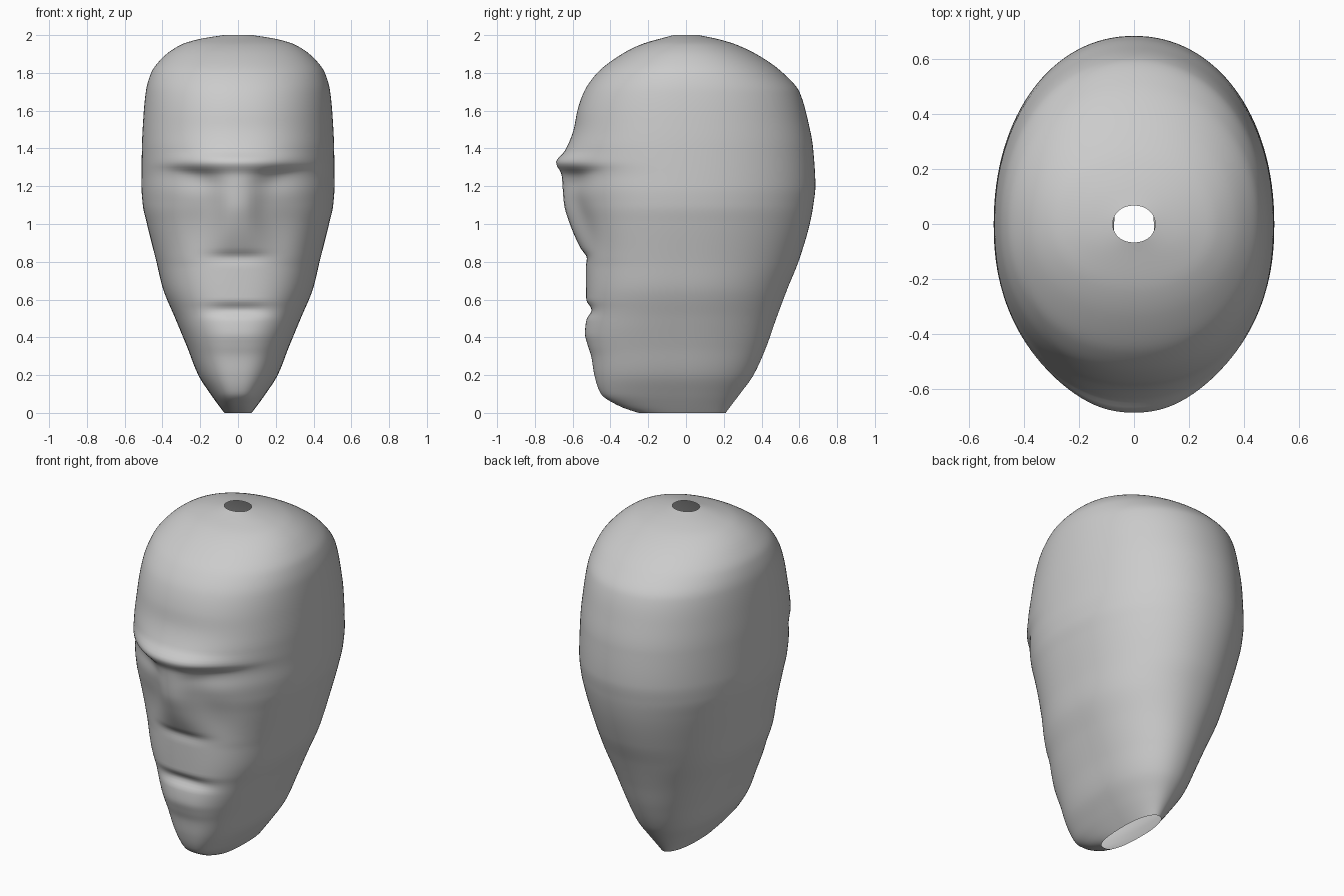
import bpy, bmesh, math

if "Cube" in bpy.data.objects:
    bpy.data.objects.remove(bpy.data.objects["Cube"])

# outer shell: height, half width, back depth
SHELL = [(0, .072, .21), (.03, .095, .232), (.1, .146, .285), (.2, .21, .357), (.35, .27, .425),
         (.5, .332, .478), (.66, .398, .538), (.8, .432, .595), (1, .482, .655), (1.1, .504, .674),
         (1.2, .511, .685), (1.4, .509, .673), (1.55, .502, .645), (1.7, .488, .6),
         (1.8, .46, .513), (1.88, .40, .405), (1.95, .30, .265), (1.98, .20, .165), (2, .077, .067)]

# face: height, depth on the centre line, depth of the plain skull, feature half width
FACE = [(0, .25, .25, .2), (.03, .34, .34, .2), (.1, .45, .445, .15), (.2, .485, .48, .16),
        (.3, .502, .5, .16), (.36, .521, .512, .18), (.42, .535, .52, .18), (.49, .528, .522, .19),
        (.545, .5, .522, .17), (.6, .528, .527, .18), (.77, .53, .53, .17), (.82, .525, .535, .16),
        (.87, .557, .54, .15), (1, .615, .56, .12), (1.1, .645, .58, .11), (1.2, .655, .6, .12),
        (1.26, .66, .603, .16), (1.325, .688, .615, .36), (1.39, .64, .615, .38),
        (1.5, .595, .595, .4), (1.6, .575, .575, .4), (1.7, .54, .54, .4), (1.8, .47, .47, .4),
        (1.88, .37, .37, .4), (1.95, .24, .24, .4), (2, .067, .067, .4)]


def sample(table, col, z):
    """Monotone cubic interpolation of one table column."""
    n = len(table)
    slope = [(table[k + 1][col] - table[k][col]) / (table[k + 1][0] - table[k][0]) for k in range(n - 1)]

    def tangent(k):
        if k == 0:
            return slope[0]
        if k == n - 1:
            return slope[-1]
        a, b = slope[k - 1], slope[k]
        return 2 * a * b / (a + b) if a * b > 0 else 0

    i = max(k for k in range(n - 1) if table[k][0] <= z + 1e-9)
    h = table[i + 1][0] - table[i][0]
    t = (z - table[i][0]) / h
    return ((2 * t**3 - 3 * t**2 + 1) * table[i][col] + (t**3 - 2 * t**2 + t) * h * tangent(i)
            + (3 * t**2 - 2 * t**3) * table[i + 1][col] + (t**3 - t**2) * h * tangent(i + 1))


# stacked superellipse rings, open at crown and neck; jaw is boxier than the skull
SEG = 128
levels = [1.9 * i / 130 for i in range(131)] + [1.9 + .1 * math.sin(math.pi / 2 * i / 16) for i in range(1, 17)]
bm = bmesh.new()
rings = []
for z in levels:
    w, back = sample(SHELL, 1, z), sample(SHELL, 2, z)
    front, skull, span = (sample(FACE, c, z) for c in (1, 2, 3))
    jaw = min(1, max(0, (1.25 - z) / .8))
    crown = min(1, max(0, (z - 1.5) / .4))
    ring = []
    for k in range(SEG):
        a = 2 * math.pi * k / SEG
        c, s = math.cos(a), math.sin(a)
        p = 2.1 if s >= 0 else 2.23 + .42 * jaw - .1 * crown
        x = math.copysign(w * abs(c) ** (2 / p), c)
        r = abs(s) ** (2 / p)
        if s >= 0:
            y = back * r
        else:
            # brow, nose, lips and chin fade out sideways
            edge = s * s
            y = -skull * r - (front - skull) * math.exp(-abs(x / span) ** 2.6) * edge
            # eye sockets and cheek hollows
            for cx, cz, rx, rz, d in ((.23, 1.23, .15, .07, .018), (.24, .97, .11, .15, .016)):
                y += d * math.exp(-((abs(x) - cx) / rx) ** 2 - ((z - cz) / rz) ** 2) * edge
        ring.append(bm.verts.new((x, y, z)))
    rings.append(ring)
for lo, hi in zip(rings, rings[1:]):
    for k in range(SEG):
        j = (k + 1) % SEG
        f = bm.faces.new((lo[k], lo[j], hi[j], hi[k]))
        f.smooth = True

mesh = bpy.data.meshes.new("head")
bm.to_mesh(mesh)
bm.free()
head = bpy.data.objects.new("head", mesh)
bpy.context.collection.objects.link(head)
